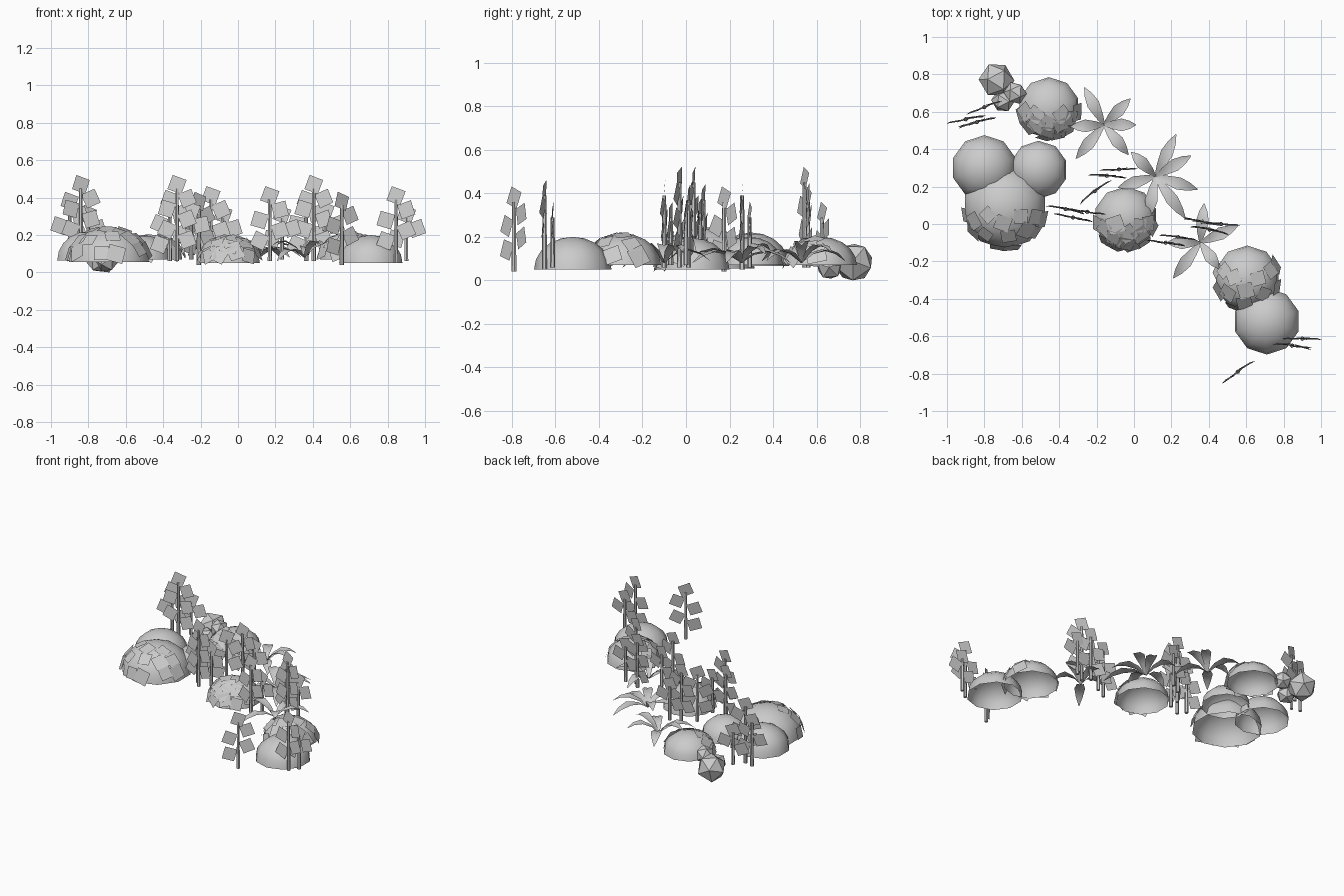
import bpy, bmesh, math, random
from mathutils import Vector, Matrix

if "Cube" in bpy.data.objects:
    bpy.data.objects.remove(bpy.data.objects["Cube"])

random.seed(4)


def finish(bm, name, smooth=False):
    me = bpy.data.meshes.new(name)
    bm.to_mesh(me)
    bm.free()
    for p in me.polygons:
        p.use_smooth = smooth
    ob = bpy.data.objects.new(name, me)
    bpy.context.collection.objects.link(ob)
    return ob


def quad(bm, centre, u, v):
    bm.faces.new([bm.verts.new(centre + a * u + b * v)
                  for a, b in ((-1, -1), (1, -1), (1, 1), (-1, 1))])


def bush(name, x, y, z, r, h):
    # open-bottomed low-poly dome
    bm = bmesh.new()
    bmesh.ops.create_uvsphere(bm, u_segments=10, v_segments=10, radius=1)
    bmesh.ops.delete(bm, geom=[v for v in bm.verts if v.co.z < -0.01], context='VERTS')
    bmesh.ops.transform(bm, verts=bm.verts,
                        matrix=Matrix.Translation((x, y, z)) @ Matrix.Diagonal((r, r, h, 1)))
    finish(bm, name, True)


def leaf_plates(name, x, y, z, r, h, spread):
    # square leaves lying on the front side of a bush
    bm = bmesh.new()
    for el, n in ((18, 6), (42, 5), (66, 3)):
        for i in range(n):
            az = math.radians(-90 + spread * ((i + 0.5) / n - 0.5) * 2 + random.uniform(-8, 8))
            e = math.radians(el + random.uniform(-6, 6))
            d = Vector((math.cos(e) * math.cos(az), math.cos(e) * math.sin(az), math.sin(e)))
            c = Vector((x + d.x * r * 1.01, y + d.y * r * 1.01, z + d.z * h * 1.01))
            nrm = Vector((d.x / r, d.y / r, d.z / h)).normalized()
            t = nrm.cross(Vector((0, 0, 1))).normalized()
            t = Matrix.Rotation(random.uniform(-0.5, 0.5), 3, nrm) @ t
            s = random.uniform(0.036, 0.046)
            quad(bm, c, t * s, nrm.cross(t) * s)
    finish(bm, name)


def tall_stalk(name, x, y, base, top, yaw):
    # upright stem with square leaves on alternating sides
    bm = bmesh.new()
    h = top - 0.07 - base
    bmesh.ops.create_cone(bm, cap_ends=True, segments=6, radius1=0.012, radius2=0.009,
                          depth=h, matrix=Matrix.Translation((0, 0, base + h / 2)))
    leaves = [(0, top - 0.05, 20)]
    z, side = top - 0.125, 1
    while z > base + 0.08:
        leaves.append((side * 0.055, z, -side * random.uniform(12, 25)))
        z -= 0.055
        side = -side
    for dx, z, roll in leaves:
        m = Matrix.Rotation(random.uniform(-0.12, 0.12), 3, 'Z') @ \
            Matrix.Rotation(math.radians(roll), 3, 'Y')
        quad(bm, Vector((dx, 0, z)), m @ Vector((0.04, 0, 0)), m @ Vector((0, 0.004, 0.04)))
    bmesh.ops.transform(bm, verts=bm.verts, matrix=Matrix.Translation((x, y, 0)) @
                        Matrix.Rotation(math.radians(yaw), 4, 'Z'))
    finish(bm, name)


def rosette(name, x, y, tips):
    # arching pointed leaves around a centre: (dx, dy, tip height)
    bm = bmesh.new()
    for dx, dy, tip in tips:
        d = Vector((dx, dy, 0))
        s = Vector((-dy, dx, 0)).normalized()
        rows = []
        for t, w in ((0, 0.006), (0.25, 0.022), (0.55, 0.034), (0.8, 0.022), (1, 0.002)):
            z = 0.08 + (tip - 0.08) * t + 0.2 * t * (1 - t)
            c = Vector((x, y, z)) + d * t
            rows.append([bm.verts.new(c - s * w + Vector((0, 0, 0.25 * w))), bm.verts.new(c),
                         bm.verts.new(c + s * w + Vector((0, 0, 0.25 * w)))])
        for a, b in zip(rows, rows[1:]):
            for i in (0, 1):
                bm.faces.new((a[i], a[i + 1], b[i + 1], b[i]))
    finish(bm, name, True)


# Bushes: x, y, base, radius, height, plate spread (0 = bare)
bushes = [(-0.69, 0.09, 0.055, 0.225, 0.19, 90), (-0.80, 0.30, 0.065, 0.175, 0.155, 0),
          (-0.51, 0.29, 0.07, 0.155, 0.13, 0), (-0.455, 0.62, 0.07, 0.165, 0.13, 90),
          (-0.045, 0.03, 0.05, 0.17, 0.145, 90), (0.605, -0.29, 0.07, 0.175, 0.145, 135),
          (0.71, -0.52, 0.05, 0.178, 0.15, 0)]
for i, (x, y, z, r, h, spread) in enumerate(bushes):
    bush(f"bush_{i}", x, y, z, r, h)
    if spread:
        leaf_plates(f"bush_leaves_{i}", x, y, z, r, h, spread)

# Rocks
for i, (x, y, r) in enumerate([(-0.735, 0.77, 0.096), (-0.635, 0.70, 0.062), (-0.70, 0.66, 0.064)]):
    bm = bmesh.new()
    bmesh.ops.create_icosphere(bm, subdivisions=1, radius=r,
                               matrix=Matrix.Translation((x, y, r + (0.06 if i == 1 else 0))) @
                               Matrix.Rotation(0.6 + i, 4, 'X') @ Matrix.Rotation(0.4, 4, 'Y'))
    low = min(v.co.z for v in bm.verts)
    if i == 0:
        bmesh.ops.translate(bm, verts=bm.verts, vec=(0, 0, -low))
    finish(bm, f"rock_{i}")

# Tall leafy stalks: x, y, base, top, yaw
stalks = [(-0.84, 0.545, 0.06, 0.52, 15), (-0.90, 0.56, 0.06, 0.43, 12), (-0.80, 0.625, 0.07, 0.36, 22),
          (-0.326, 0.035, 0.06, 0.52, -12), (-0.365, 0.08, 0.06, 0.44, -12), (-0.25, 0.065, 0.07, 0.38, -8),
          (0.405, -0.03, 0.06, 0.52, -12), (0.365, 0.012, 0.06, 0.44, -12), (0.465, 0.0, 0.07, 0.38, -5),
          (-0.145, 0.258, 0.05, 0.46, -5), (-0.08, 0.292, 0.06, 0.36, 2),
          (0.17, -0.10, 0.06, 0.46, -8), (0.235, -0.07, 0.07, 0.36, -8),
          (0.845, -0.65, 0.05, 0.46, -8), (0.90, -0.613, 0.06, 0.36, 0),
          (-0.21, 0.175, 0.04, 0.43, 37), (0.555, -0.79, 0.04, 0.43, 37)]
for i, s in enumerate(stalks):
    tall_stalk(f"tall_stalk_{i}", *s)

# Leaf rosettes
rosette("rosette_back", -0.16, 0.53, [(-0.105, 0.2, 0.09), (0.14, 0.14, 0.13), (0.17, 0, 0.16),
                                      (0.13, -0.16, 0.09), (-0.15, -0.18, 0.09), (-0.18, -0.01, 0.14)])
rosette("rosette_middle", 0.115, 0.255, [(0.11, 0.225, 0.08), (0.19, 0.11, 0.12), (0.225, -0.07, 0.08),
                                         (0.16, -0.225, 0.08), (-0.04, -0.23, 0.1),
                                         (-0.2, -0.06, 0.09), (-0.13, 0.13, 0.14)])
rosette("rosette_front", 0.355, -0.10, [(0.02, 0.21, 0.09), (0.2, 0.09, 0.13), (-0.145, -0.19, 0.06),
                                        (-0.18, 0, 0.14), (0.1, -0.14, 0.14)])
